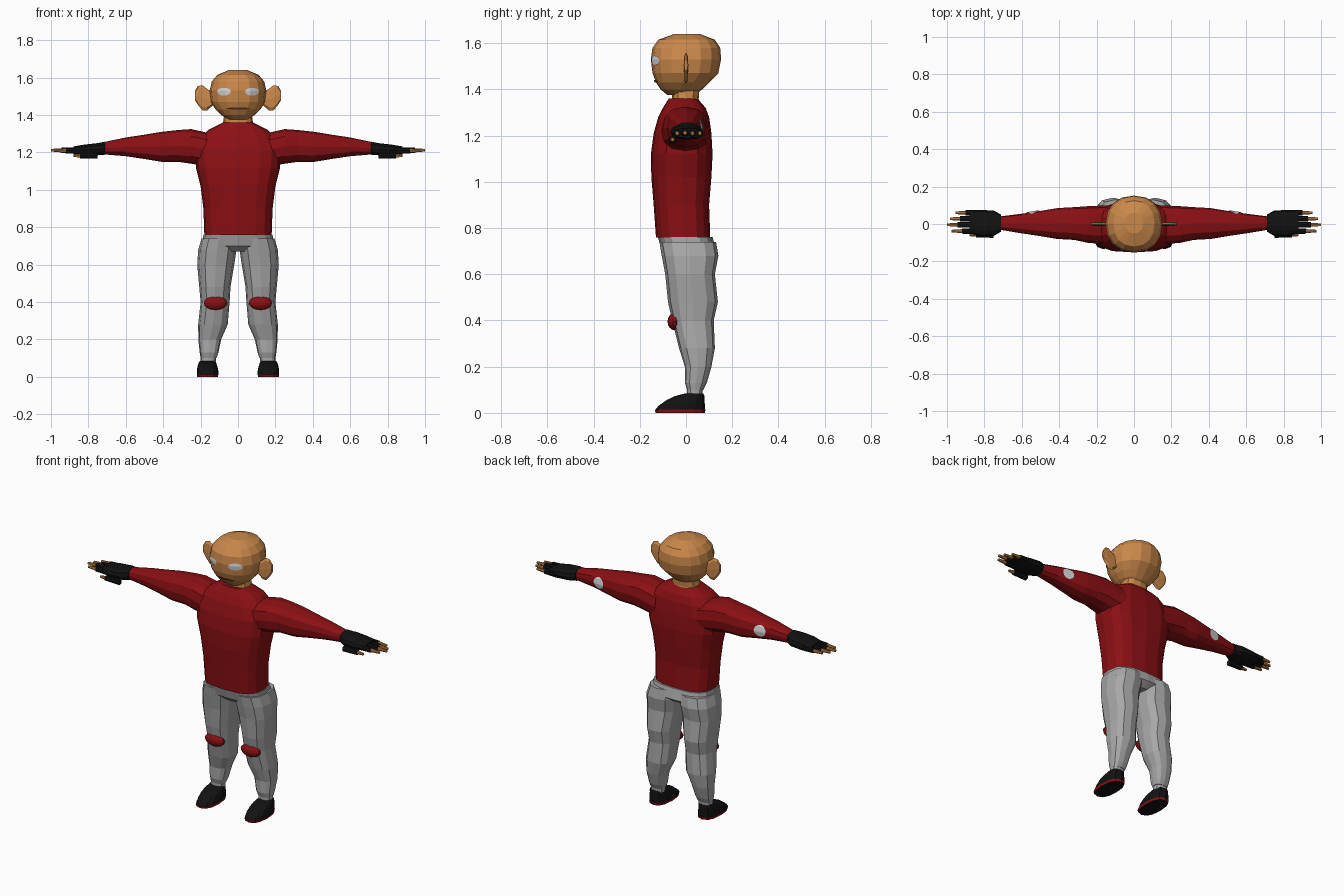
import bpy
import bmesh
from math import sin, cos, pi, copysign
from mathutils import Vector
from mathutils.bvhtree import BVHTree

cube = bpy.data.objects.get("Cube")
if cube:
    bpy.data.objects.remove(cube, do_unlink=True)


def material(name, r, g, b):
    mat = bpy.data.materials.new(name)
    mat.use_nodes = True
    mat.diffuse_color = (r, g, b, 1)
    shader = mat.node_tree.nodes["Principled BSDF"]
    shader.inputs["Base Color"].default_value = (r, g, b, 1)
    shader.inputs["Roughness"].default_value = .8
    return mat


skin = material("skin tan", .6, .25, .07)
red = material("deep red", .26, .005, .007)
grey = material("trouser grey", .39, .39, .39)
black = material("soft black", .006, .006, .006)
white = material("off white", .65, .66, .68)
dark = material("mouth brown", .1, .035, .01)


def finish(name, bm, *mats):
    """Turn a bmesh into a flat shaded object."""
    mesh = bpy.data.meshes.new(name)
    bm.to_mesh(mesh)
    for mat in mats:
        mesh.materials.append(mat)
    obj = bpy.data.objects.new(name, mesh)
    bpy.context.scene.collection.objects.link(obj)
    return obj


def loft(name, mat, rings, axis="z", side=1, n=12, square=.8):
    """Skin rings given as (position, low a, high a, low b, high b)."""
    bm = bmesh.new()
    loops = []
    for t, a_low, a_high, b_low, b_high in rings:
        loop = []
        for k in range(n):
            c, s = cos(2 * pi * k / n), sin(2 * pi * k / n)
            c, s = (copysign(abs(v) ** square, v) if abs(v) > 1e-6 else 0 for v in (c, s))
            a = (a_low + a_high + (a_high - a_low) * c) / 2
            b = (b_low + b_high + (b_high - b_low) * s) / 2
            x, y, z = (a, b, t) if axis == "z" else (t, a, b)
            loop.append(bm.verts.new((side * x, y, z)))
        loops.append(loop)
    for low, high in zip(loops, loops[1:]):
        for k in range(n):
            j = (k + 1) % n
            bm.faces.new((low[k], low[j], high[j], high[k]))
    bm.faces.new(loops[0])
    bm.faces.new(loops[-1])
    bmesh.ops.recalc_face_normals(bm, faces=bm.faces)
    return finish(name, bm, mat)


def patch(name, mat, target, x, z, rx, rz, facing, n=16, steps=4):
    """Lay a thin oval on the target's front (-1) or back (+1) surface."""
    src = bmesh.new()
    src.from_mesh(target.data)
    tree = BVHTree.FromBMesh(src)
    bm = bmesh.new()

    def drop(u, v):
        start = Vector((x + rx * u, facing, z + rz * v))
        hit = tree.ray_cast(start, Vector((0, -facing, 0)))[0]
        y = hit.y if hit else 0
        return bm.verts.new((start.x, y + facing * .005, start.z))

    centre = drop(0, 0)
    loops = [[drop(r / steps * cos(2 * pi * k / n), r / steps * sin(2 * pi * k / n))
              for k in range(n)] for r in range(1, steps + 1)]
    for k in range(n):
        j = (k + 1) % n
        bm.faces.new((centre, loops[0][k], loops[0][j]))
        for inner, outer in zip(loops, loops[1:]):
            bm.faces.new((inner[k], outer[k], outer[j], inner[j]))
    bm.normal_update()
    for face in bm.faces:
        if face.normal.y * facing < 0:
            face.normal_flip()
    src.free()
    return finish(name, bm, mat)


# Torso, hips, neck and head
loft("sweater", red, [
    (.76, -.18, .18, -.13, .105), (.9, -.185, .185, -.14, .1),
    (1.02, -.2, .2, -.15, .11), (1.12, -.225, .225, -.152, .115),
    (1.21, -.23, .23, -.14, .11), (1.28, -.2, .2, -.12, .1),
    (1.32, -.16, .16, -.1, .085), (1.36, -.08, .08, -.075, .05)], n=16, square=.7)
loft("hips", grey, [
    (.67, -.08, .08, -.07, .09), (.7, -.19, .19, -.105, .13),
    (.762, -.185, .185, -.122, .115)], n=16, square=.7)
loft("neck", skin, [
    (1.33, -.09, .09, -.065, .06), (1.36, -.08, .08, -.06, .055),
    (1.43, -.07, .07, -.06, .06)])
head = loft("head", skin, [
    (1.375, -.05, .05, -.08, .04), (1.4, -.09, .09, -.11, .07),
    (1.43, -.12, .12, -.13, .1), (1.47, -.145, .145, -.145, .14),
    (1.53, -.152, .152, -.152, .152), (1.58, -.14, .14, -.145, .148),
    (1.615, -.11, .11, -.12, .125), (1.64, -.05, .05, -.05, .06)], n=16, square=.9)
patch("mouth", dark, head, 0, 1.435, .065, .006, -1)

for side, tag in ((1, "left"), (-1, "right")):
    # Face details
    loft(f"{tag}_ear", skin, [
        (.13, -.01, .01, 1.455, 1.52), (.165, -.01, .01, 1.425, 1.54),
        (.19, -.01, .01, 1.425, 1.56), (.215, -.01, .01, 1.455, 1.555),
        (.23, -.008, .008, 1.48, 1.53)], "x", side, n=8)
    patch(f"{tag}_eye", white, head, side * .075, 1.525, .037, .021, -1)

    # Sleeve with elbow patch
    sleeve = loft(f"{tag}_sleeve", red, [
        (.14, -.11, .1, 1.12, 1.3), (.25, -.1, .095, 1.14, 1.325),
        (.32, -.085, .09, 1.15, 1.32), (.41, -.08, .085, 1.15, 1.31),
        (.5, -.065, .07, 1.165, 1.295), (.6, -.05, .055, 1.18, 1.28),
        (.72, -.03, .04, 1.19, 1.255)], "x", side)
    patch(f"{tag}_elbow_patch", white, sleeve, side * .54, 1.235, .036, .034, 1)

    # Fingerless glove, fingers and thumb
    loft(f"{tag}_glove", black, [
        (.71, -.04, .05, 1.188, 1.258), (.75, -.064, .072, 1.185, 1.25),
        (.82, -.066, .075, 1.183, 1.242), (.88, -.05, .07, 1.19, 1.232)], "x", side)
    digits = (("little", .06, .955, 1.21), ("ring", .028, .985, 1.21),
              ("middle", -.004, 1, 1.212), ("index", -.038, .975, 1.21),
              ("thumb", -.058, .88, 1.183))
    for label, y, tip, z in digits:
        def tube(name, mat, start, end, r, taper):
            loft(name, mat, [(start, y - r, y + r, z - r, z + r),
                             (end, y - taper, y + taper, z - taper, z + taper)],
                 "x", side, n=8)
        cuff = tip - .055 if label != "thumb" else tip - .035
        tube(f"{tag}_{label}_cuff", black, tip - .13, cuff, .016, .014)
        tube(f"{tag}_{label}_tip", skin, cuff - .01, tip, .011, .007)

    # Trouser leg with knee pad
    loft(f"{tag}_trouser_leg", grey, [
        (.1, .115, .2, .005, .075), (.13, .105, .205, -.005, .09),
        (.2, .09, .212, -.005, .11), (.28, .055, .213, -.03, .125),
        (.4, .045, .2, -.06, .12), (.48, .04, .207, -.078, .138),
        (.6, .02, .218, -.09, .125), (.68, .008, .213, -.105, .14),
        (.74, .008, .195, -.115, .13)], "z", side)
    bm = bmesh.new()
    bmesh.ops.create_uvsphere(bm, u_segments=14, v_segments=8, radius=1)
    bmesh.ops.scale(bm, vec=(.064, .03, .037), verts=bm.verts)
    bmesh.ops.translate(bm, vec=(side * .12, -.05, .395), verts=bm.verts)
    finish(f"{tag}_knee_pad", bm, red)

    # Ankle, shoe and red rimmed sole
    loft(f"{tag}_ankle", grey, [
        (.06, .12, .198, .005, .07), (.105, .118, .2, .005, .073)], "z", side)
    loft(f"{tag}_shoe", black, [
        (.014, .105, .22, -.132, .082), (.03, .105, .22, -.12, .082),
        (.055, .11, .217, -.085, .08), (.072, .115, .212, -.05, .08),
        (.084, .122, .205, -.005, .075)], "z", side)
    sole = loft(f"{tag}_sole", red, [
        (0, .108, .218, -.132, .082), (.014, .105, .221, -.135, .084)], "z", side)
    sole.data.materials.append(black)
    for face in sole.data.polygons:
        face.material_index = int(face.normal.z < -.9)
